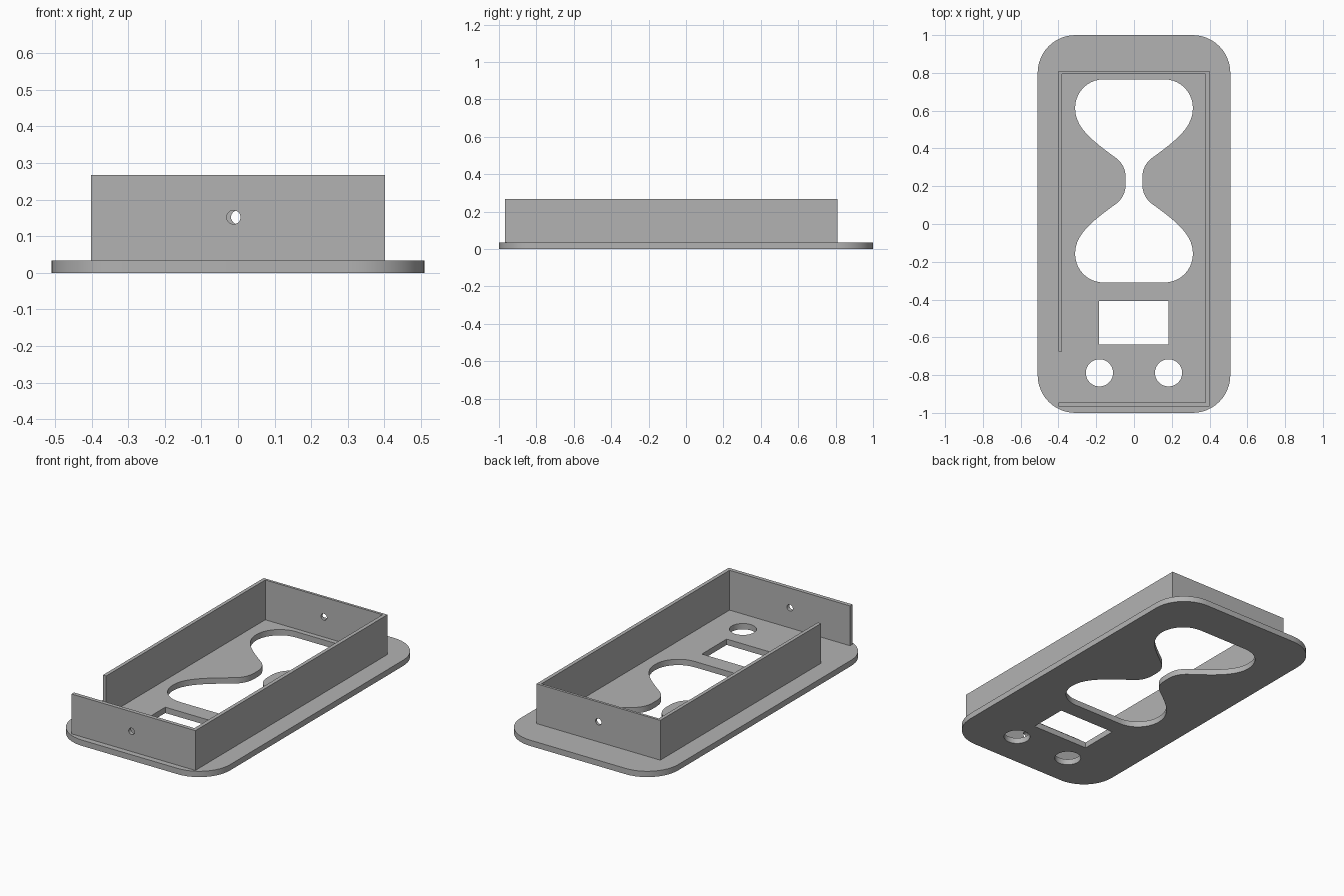
import bpy, bmesh, math
from mathutils import Matrix, Vector

if "Cube" in bpy.data.objects:
    bpy.data.objects.remove(bpy.data.objects["Cube"])

grey = bpy.data.materials.new("plain grey")
grey.diffuse_color = (0.45, 0.45, 0.45, 1)
grey.use_nodes = True
grey.node_tree.nodes["Principled BSDF"].inputs["Base Color"].default_value = grey.diffuse_color


def circle(cx, cy, r, n=48):
    return [(cx + r * math.cos(2 * math.pi * i / n), cy + r * math.sin(2 * math.pi * i / n)) for i in range(n)]


def rect(x0, x1, y0, y1):
    return [(x0, y0), (x1, y0), (x1, y1), (x0, y1)]


def rounded_rect(hx, hy, r, n=12):
    pts = []
    for k, (sx, sy) in enumerate([(1, 1), (-1, 1), (-1, -1), (1, -1)]):
        for i in range(n + 1):
            a = math.pi / 2 * (k + i / n)
            pts.append((sx * (hx - r) + r * math.cos(a), sy * (hy - r) + r * math.sin(a)))
    return pts


def bezier(p0, p1, p2, p3, n=10):
    out = []
    for i in range(n):
        t = i / n
        u = 1 - t
        out.append(tuple(u**3 * a + 3 * u * u * t * b + 3 * u * t * t * c + t**3 * d
                         for a, b, c, d in zip(p0, p1, p2, p3)))
    return out


def hourglass(cy):
    # lower right quarter, from the flat end up to the waist, relative to the centre
    q = bezier((0.16, -0.538), (0.245, -0.538), (0.312, -0.47), (0.312, -0.385))
    q += bezier((0.312, -0.385), (0.312, -0.28), (0.215, -0.21), (0.11, -0.132))
    q += bezier((0.11, -0.132), (0.06, -0.1), (0.044, -0.06), (0.044, -0.015))
    q.append((0.044, -0.015))
    right = q + [(x, -y) for x, y in reversed(q)]
    loop = right + [(-x, y) for x, y in reversed(right)]
    return [(x, y + cy) for x, y in loop]


def sheet(name, loops, depth, matrix):
    """Flat outline with holes, extruded from 0 to depth."""
    cu = bpy.data.curves.new(name, 'CURVE')
    cu.dimensions = '2D'
    cu.fill_mode = 'BOTH'
    cu.extrude = depth / 2
    for pts in loops:
        sp = cu.splines.new('POLY')
        sp.points.add(len(pts) - 1)
        for p, (x, y) in zip(sp.points, pts):
            p.co = (x, y, 0, 1)
        sp.use_cyclic_u = True
    tmp = bpy.data.objects.new(name + "_outline", cu)
    bpy.context.collection.objects.link(tmp)
    dg = bpy.context.evaluated_depsgraph_get()
    me = bpy.data.meshes.new_from_object(tmp.evaluated_get(dg))
    bpy.data.objects.remove(tmp)
    bm = bmesh.new()
    bm.from_mesh(me)
    bmesh.ops.remove_doubles(bm, verts=bm.verts, dist=1e-5)
    bmesh.ops.translate(bm, verts=bm.verts, vec=(0, 0, depth / 2))
    bmesh.ops.transform(bm, matrix=matrix, verts=bm.verts)
    bmesh.ops.recalc_face_normals(bm, faces=bm.faces)
    bm.to_mesh(me)
    bm.free()
    me.name = name
    me.materials.clear()
    me.materials.append(grey)
    ob = bpy.data.objects.new(name, me)
    bpy.context.collection.objects.link(ob)
    bpy.ops.object.select_all(action='DESELECT')
    ob.select_set(True)
    bpy.context.view_layer.objects.active = ob
    bpy.ops.object.shade_smooth_by_angle(angle=math.radians(30))
    return ob


BASE, TOP = 0.034, 0.267

# face plate with hourglass window, display window and two button holes
sheet("face_plate", [rounded_rect(0.51, 1.0, 0.2), hourglass(0.228),
                     rect(-0.185, 0.183, -0.637, -0.408),
                     circle(-0.183, -0.788, 0.072), circle(0.183, -0.788, 0.072)],
      BASE, Matrix.Identity(4))


# end walls with a small screw hole; the outline is drawn in x and z
def end_wall(name, y_front, y_back, x0, x1, hole_x):
    m = Matrix.Translation((0, y_back, 0)) @ Matrix.Rotation(math.pi / 2, 4, 'X')
    sheet(name, [rect(x0, x1, BASE, TOP), circle(hole_x, 0.152, 0.019, 32)], y_back - y_front, m)


end_wall("front_wall", -0.967, -0.944, -0.401, 0.401, -0.012)
end_wall("back_wall", 0.795, 0.81, -0.401, 0.401, 0.0)


# long side walls, the left one stopping short of the front
def side_wall(name, x0, x1, y0, y1):
    sheet(name, [rect(x0, x1, y0, y1)], TOP - BASE, Matrix.Translation((0, 0, BASE)))


side_wall("right_wall", 0.379, 0.401, -0.944, 0.795)
side_wall("left_wall", -0.401, -0.38, -0.676, 0.795)
